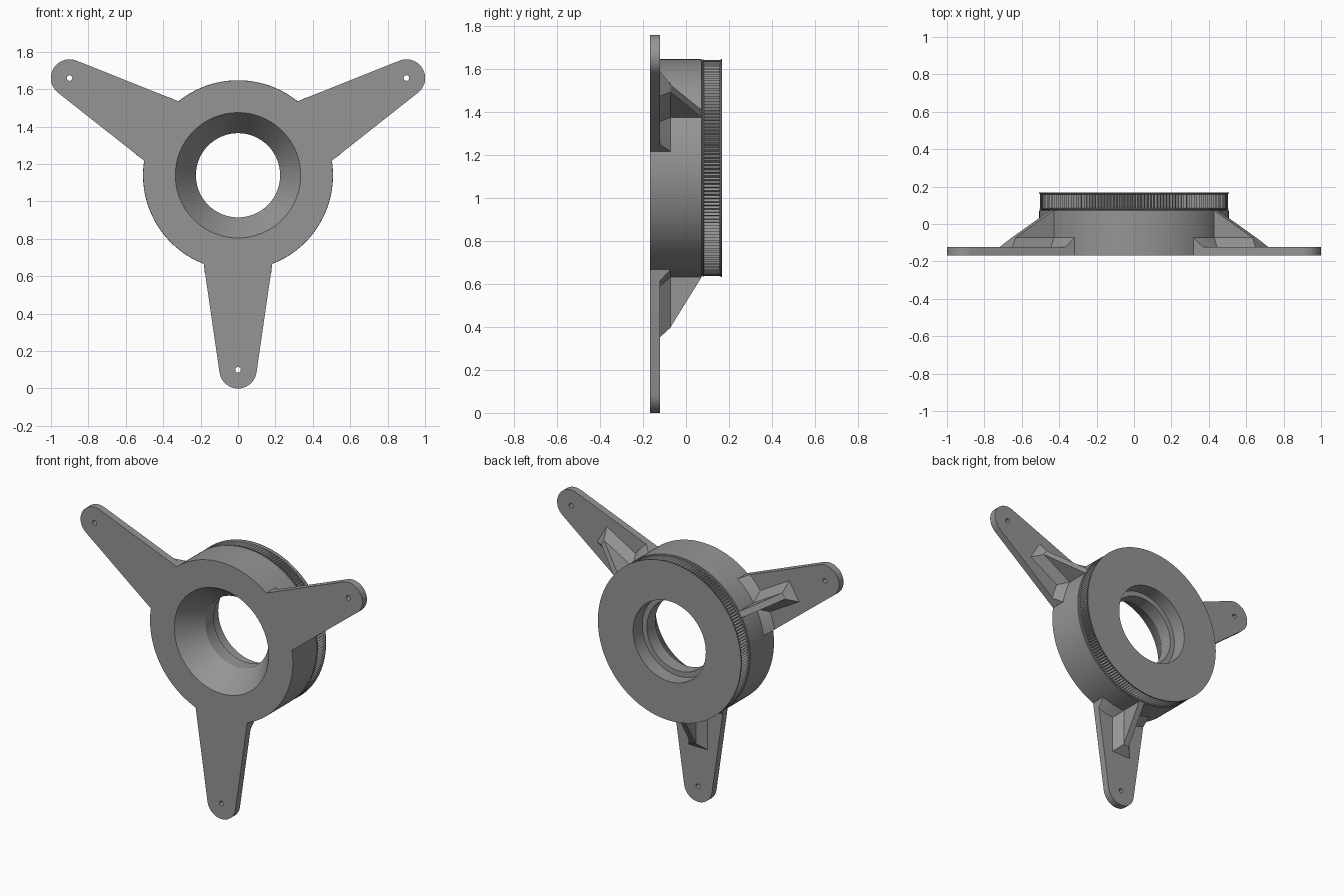
import bpy
import bmesh
import math
from mathutils import Matrix

if "Cube" in bpy.data.objects:
    bpy.data.objects.remove(bpy.data.objects["Cube"])

CZ = 1.14                      # hub axis height
FRONT, PLATE, BACK = -0.168, -0.122, 0.168
ROOT = 0.51                    # radius where arms meet the hub
ROOT_A = math.atan2(0.185, 0.475)

grey = bpy.data.materials.new("grey plastic")
grey.diffuse_color = (0.30, 0.30, 0.30, 1)
grey.use_nodes = True
grey.node_tree.nodes["Principled BSDF"].inputs["Base Color"].default_value = grey.diffuse_color


def finish(name, bm, matrix=None, smooth=True):
    bmesh.ops.recalc_face_normals(bm, faces=bm.faces[:])
    me = bpy.data.meshes.new(name)
    bm.to_mesh(me)
    bm.free()
    ob = bpy.data.objects.new(name, me)
    bpy.context.collection.objects.link(ob)
    me.materials.append(grey)
    if matrix:
        me.transform(matrix)
    if smooth:
        bpy.ops.object.select_all(action='DESELECT')
        ob.select_set(True)
        bpy.context.view_layer.objects.active = ob
        bpy.ops.object.shade_smooth_by_angle(angle=math.radians(25))
    return ob


def lathe(name, profile, n, wobble=None, smooth=True):
    """Spin a closed (radius, y) profile about the hub axis."""
    bm = bmesh.new()
    rings = []
    for i in range(n):
        a = 2 * math.pi * i / n
        ring = []
        for k, (r, y) in enumerate(profile):
            if wobble and k in wobble and i % 2:
                r -= wobble[k]
            ring.append(bm.verts.new((r * math.cos(a), y, CZ + r * math.sin(a))))
        rings.append(ring)
    m = len(profile)
    for i in range(n):
        p, q = rings[i], rings[(i + 1) % n]
        for k in range(m):
            j = (k + 1) % m
            bm.faces.new((p[k], p[j], q[j], q[k]))
    return finish(name, bm, smooth=smooth)


def loft(name, sections, matrix, smooth=False):
    """Join equal-length point loops into a capped solid."""
    bm = bmesh.new()
    rows = [[bm.verts.new(p) for p in s] for s in sections]
    for a, b in zip(rows, rows[1:]):
        for k in range(len(a)):
            j = (k + 1) % len(a)
            bm.faces.new((a[k], a[j], b[j], b[k]))
    bm.faces.new(rows[0])
    bm.faces.new(rows[-1])
    return finish(name, bm, matrix, smooth)


def polar(r, a):
    return (r * math.cos(a), r * math.sin(a))


# Hub with stepped bore and a grooved back flange
lathe("hub", [
    (0.335, FRONT), (0.507, FRONT), (0.507, 0.072), (0.498, 0.075),
    (0.506, 0.078), (0.506, 0.083), (0.488, 0.086),
    (0.488, 0.156), (0.500, 0.157), (0.508, 0.163), (0.508, BACK),
    (0.258, BACK), (0.258, 0.075), (0.225, 0.075), (0.225, -0.01),
    (0.258, -0.06)], 144)

# Fine grip teeth around the flange
lathe("grip_teeth", [(0.484, 0.083), (0.503, 0.083), (0.503, 0.160), (0.484, 0.160)],
      360, wobble={1: 0.011, 2: 0.011}, smooth=False)


# Arm outline: hub arc, tangent sides, round tip
def arm_outline():
    pts = [polar(ROOT - 0.004, -ROOT_A + 2 * ROOT_A * i / 16) for i in range(17)]
    tip = math.radians(81.6)
    for i in range(25):
        x, y = polar(0.1, tip - 2 * tip * i / 24)
        pts.append((1.04 + x, y))
    return pts


def arm_plate(name, matrix):
    cu = bpy.data.curves.new("arm_outline", 'CURVE')
    cu.dimensions = '2D'
    cu.fill_mode = 'BOTH'
    cu.extrude = (PLATE - FRONT) / 2
    hole = [(1.04 + polar(0.015, math.tau * i / 20)[0], polar(0.015, math.tau * i / 20)[1])
            for i in range(20)]
    for pts in (arm_outline(), hole):
        sp = cu.splines.new('POLY')
        sp.points.add(len(pts) - 1)
        for p, (x, y) in zip(sp.points, pts):
            p.co = (x, y, 0, 1)
        sp.use_cyclic_u = True
    tmp = bpy.data.objects.new("arm_outline", cu)
    bpy.context.collection.objects.link(tmp)
    bpy.context.view_layer.update()
    me = tmp.evaluated_get(bpy.context.evaluated_depsgraph_get()).to_mesh()
    bm = bmesh.new()
    bm.from_mesh(me)
    tmp.to_mesh_clear()
    bpy.data.objects.remove(tmp)
    bmesh.ops.remove_doubles(bm, verts=bm.verts[:], dist=1e-5)
    bmesh.ops.translate(bm, verts=bm.verts[:], vec=(0, 0, (FRONT + PLATE) / 2))
    finish(name, bm, matrix)


# Three arms: local x is outward, local z is toward the back
for label, deg in (("lower", -90), ("right", 30), ("left", 150)):
    c, s = math.cos(math.radians(deg)), math.sin(math.radians(deg))
    M = Matrix(((c, s, 0, 0), (0, 0, 1, 0), (s, -c, 0, CZ), (0, 0, 0, 1)))
    arm_plate(label + "_arm", M)

    # Upright stiffening rib
    side = [(0.49, -0.13), (0.49, 0.073), (0.507, 0.073), (0.743, -0.073), (0.743, -0.13)]
    loft(label + "_rib", [[(u, v, w) for u, w in side] for v in (-0.02, 0.02)], M)

    # Sloped foot around the rib
    loft(label + "_rib_foot",
         [[(0.49, -v, w), (u, -v, w), (u, v, w), (0.49, v, w)]
          for u, v, w in ((0.79, 0.07, PLATE - 0.002), (0.743, 0.02, -0.072))], M)

    # Sloped collar where the arm meets the hub
    collar = []
    for i in range(21):
        t = -1 + i / 10
        inner, outer = polar(0.505, t * ROOT_A), polar(0.557, t * math.radians(18.5))
        collar.append([(*inner, PLATE - 0.002), (*outer, PLATE - 0.002), (*inner, -0.070)])
    loft(label + "_collar", collar, M, smooth=True)
